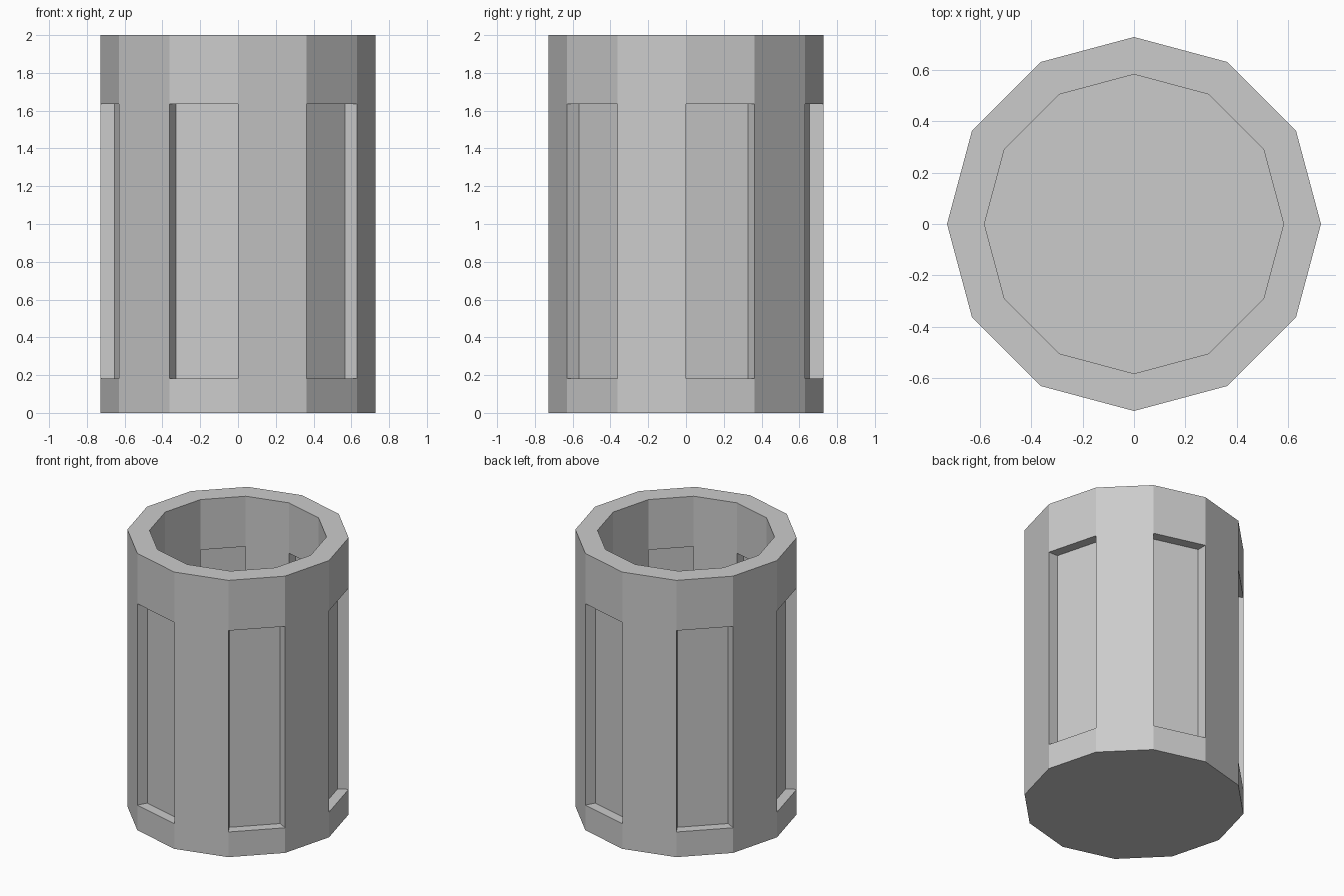
import bpy, bmesh
from math import cos, sin, pi

if "Cube" in bpy.data.objects:
    bpy.data.objects.remove(bpy.data.objects["Cube"])

N = 12
R = 0.7273                       # outer corner radius
INNER, MID = 0.8, 0.9            # radial scale of inner wall and window panes
Z0, SILL, LINTEL, TOP = 0.0, 0.1818, 1.6364, 2.0


def p(i, s, z):
    a = 2 * pi * (i % N) / N
    return (R * s * cos(a), R * s * sin(a), z)


def wall(bm, i, s, za, zb):
    face(bm, [p(i, s, za), p(i + 1, s, za), p(i + 1, s, zb), p(i, s, zb)])


def flat(bm, i, z):
    face(bm, [p(i, 1, z), p(i + 1, 1, z), p(i + 1, INNER, z), p(i, INNER, z)])


def face(bm, pts):
    bm.faces.new([bm.verts.new(c) for c in pts])


def finish(bm, name, recalc=True):
    bmesh.ops.remove_doubles(bm, verts=bm.verts[:], dist=1e-4)
    if recalc:
        bmesh.ops.recalc_face_normals(bm, faces=bm.faces[:])
    me = bpy.data.meshes.new(name)
    bm.to_mesh(me)
    bm.free()
    ob = bpy.data.objects.new(name, me)
    bpy.context.collection.objects.link(ob)
    return ob


# Tower shell: solid base, six pillars, upper ring
bm = bmesh.new()
for i in range(N):
    wall(bm, i, 1, Z0, SILL)
    wall(bm, i, 1, LINTEL, TOP)
    wall(bm, i, INNER, LINTEL, TOP)
    flat(bm, i, TOP)
    if i % 2:                    # pillar between windows
        wall(bm, i, 1, SILL, LINTEL)
        wall(bm, i, INNER, SILL, LINTEL)
    else:                        # window opening
        flat(bm, i, SILL)
        flat(bm, i, LINTEL)
    # radial reveal at each corner
    face(bm, [p(i, 1, SILL), p(i, INNER, SILL), p(i, INNER, LINTEL), p(i, 1, LINTEL)])
face(bm, [p(i, 1, Z0) for i in range(N)])
face(bm, [p(i, INNER, SILL) for i in range(N)])
finish(bm, "tower_shell")

# Recessed window panes halfway through the wall
bm = bmesh.new()
for i in range(0, N, 2):
    wall(bm, i, MID, SILL, LINTEL)
finish(bm, "window_panes", recalc=False)
